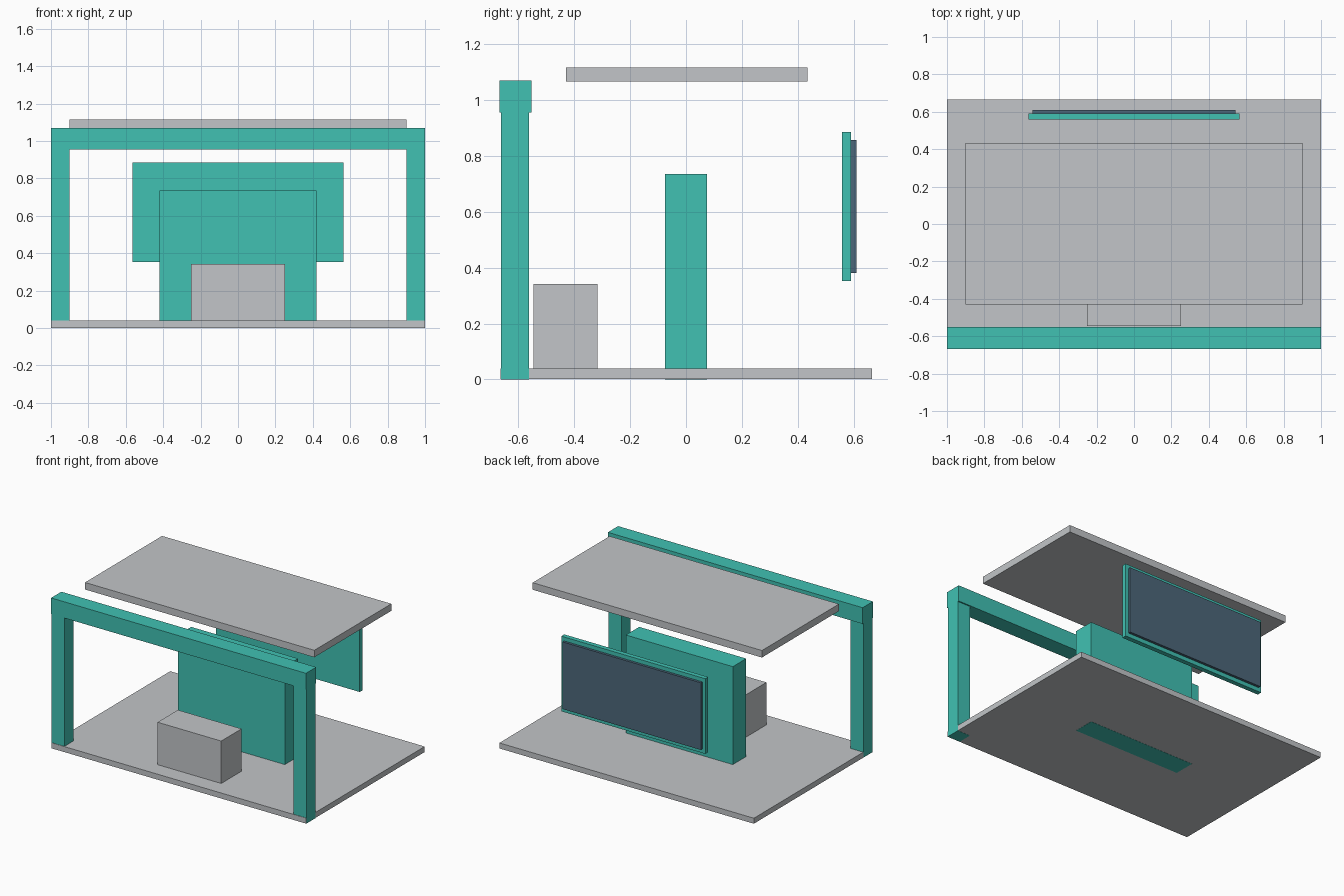
import bpy

if "Cube" in bpy.data.objects:
    bpy.data.objects.remove(bpy.data.objects["Cube"])


def material(name, rgb):
    m = bpy.data.materials.new(name)
    m.diffuse_color = (*rgb, 1)
    m.use_nodes = True
    m.node_tree.nodes["Principled BSDF"].inputs["Base Color"].default_value = m.diffuse_color
    return m


TEAL = material("teal", (0.052, 0.535, 0.45))
GREY = material("light grey", (0.54, 0.56, 0.58))
SLATE = material("dark slate", (0.073, 0.136, 0.195))


def box(name, mat, x, y, z):
    """Box spanning the given (low, high) range on each axis."""
    spans = (x, y, z)
    bpy.ops.mesh.primitive_cube_add(size=1, location=[(a + b) / 2 for a, b in spans])
    ob = bpy.context.object
    ob.name = name
    ob.scale = [b - a for a, b in spans]
    bpy.ops.object.transform_apply(location=False, rotation=False, scale=True)
    ob.data.materials.append(mat)
    return ob


# Floor, a hair inside the posts so their sides and feet stay visible
box("floor_slab", GREY, (-0.999, 0.999), (-0.664, 0.666), (0.001, 0.04))

# Front gateway: two posts and a header beam
box("right_post", TEAL, (0.9, 1.0), (-0.661, -0.561), (0.0, 0.954))
box("left_post", TEAL, (-1.0, -0.9), (-0.661, -0.561), (0.002, 0.954))
box("header_beam", TEAL, (-1.0, 1.0), (-0.667, -0.552), (0.954, 1.069))

# Floating roof panel
box("roof_panel", GREY, (-0.9, 0.9), (-0.43, 0.434), (1.065, 1.115))

# Reception counter and central wall
box("counter", GREY, (-0.25, 0.25), (-0.545, -0.317), (0.04, 0.341))
box("central_wall", TEAL, (-0.42, 0.42), (-0.075, 0.075), (0.0, 0.735))

# Display at the back, facing outwards
box("screen_backing", TEAL, (-0.565, 0.565), (0.558, 0.591), (0.352, 0.885))
box("screen_panel", SLATE, (-0.543, 0.543), (0.591, 0.609), (0.381, 0.857))
